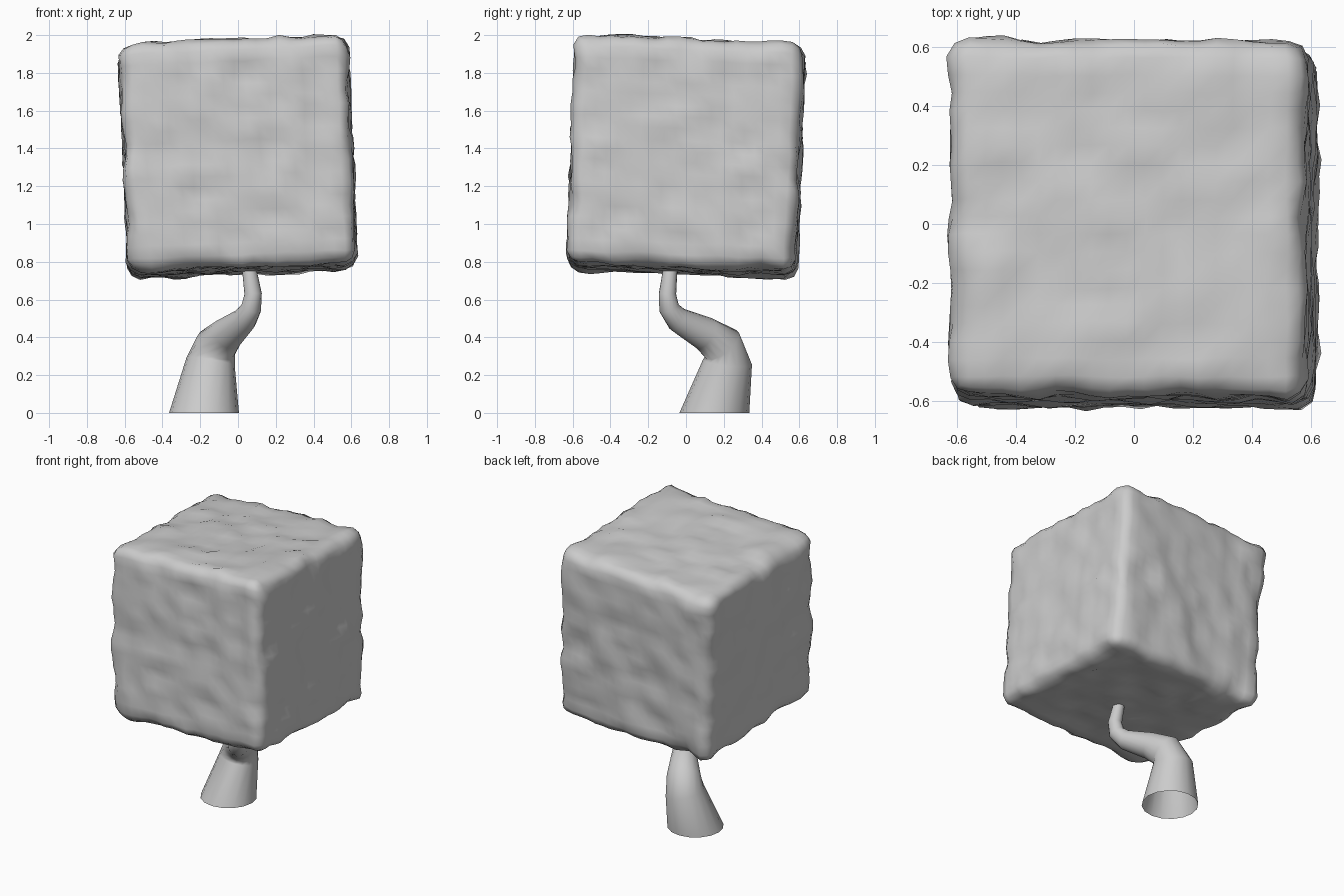
import bpy, bmesh, math
from mathutils import Vector, Matrix, Euler, noise

if "Cube" in bpy.data.objects:
    bpy.data.objects.remove(bpy.data.objects["Cube"])


def finish(name, bm):
    bmesh.ops.recalc_face_normals(bm, faces=bm.faces)
    mesh = bpy.data.meshes.new(name)
    bm.to_mesh(mesh)
    bm.free()
    for p in mesh.polygons:
        p.use_smooth = True
    obj = bpy.data.objects.new(name, mesh)
    bpy.context.collection.objects.link(obj)
    return obj


# Trunk: tapered bent tube, open at the base
path = [(-.18, .15, 0, .185), (-.145, .22, .27, .130), (-.115, .19, .36, .112),
        (-.055, .10, .42, .090), (.035, -.045, .495, .066), (.07, -.09, .555, .054),
        (.08, -.098, .63, .046), (.055, -.08, .79, .036)]
SIDES = 16
bm = bmesh.new()
rings = []
for i, (x, y, z, r) in enumerate(path):
    a = Vector(path[max(i - 1, 0)][:3])
    b = Vector(path[min(i + 1, len(path) - 1)][:3])
    tangent = Vector((0, 0, 1)) if i == 0 else (b - a).normalized()
    rot = Vector((0, 0, 1)).rotation_difference(tangent)
    ring = []
    for k in range(SIDES):
        t = 2 * math.pi * k / SIDES
        ring.append(bm.verts.new(Vector((x, y, z)) + rot @ Vector((r * math.cos(t), r * math.sin(t), 0))))
    rings.append(ring)
for lo, hi in zip(rings, rings[1:]):
    for k in range(SIDES):
        j = (k + 1) % SIDES
        bm.faces.new((lo[k], lo[j], hi[j], hi[k]))
finish("trunk", bm)

# Foliage: slightly tilted rounded cube with a lumpy surface
HALF, ROUND = .603, .075
bm = bmesh.new()
bmesh.ops.create_cube(bm, size=2 * HALF)
bmesh.ops.subdivide_edges(bm, edges=bm.edges[:], cuts=19, use_grid_fill=True)
for v in bm.verts:
    lim = HALF - ROUND
    core = Vector([max(-lim, min(lim, c)) for c in v.co])
    n = (v.co - core).normalized()
    base = core + n * ROUND
    bump = noise.noise(base * 8.0 + Vector((3.1, 7.7, 1.3))) * .026
    drift = noise.noise_vector(base * 7.0) * .010
    v.co = base + n * bump + drift
tilt = Euler((-.04, -.04, 0)).to_matrix().to_4x4()
bmesh.ops.transform(bm, matrix=Matrix.Translation((0, 0, 1.357)) @ tilt, verts=bm.verts)
finish("foliage", bm)
